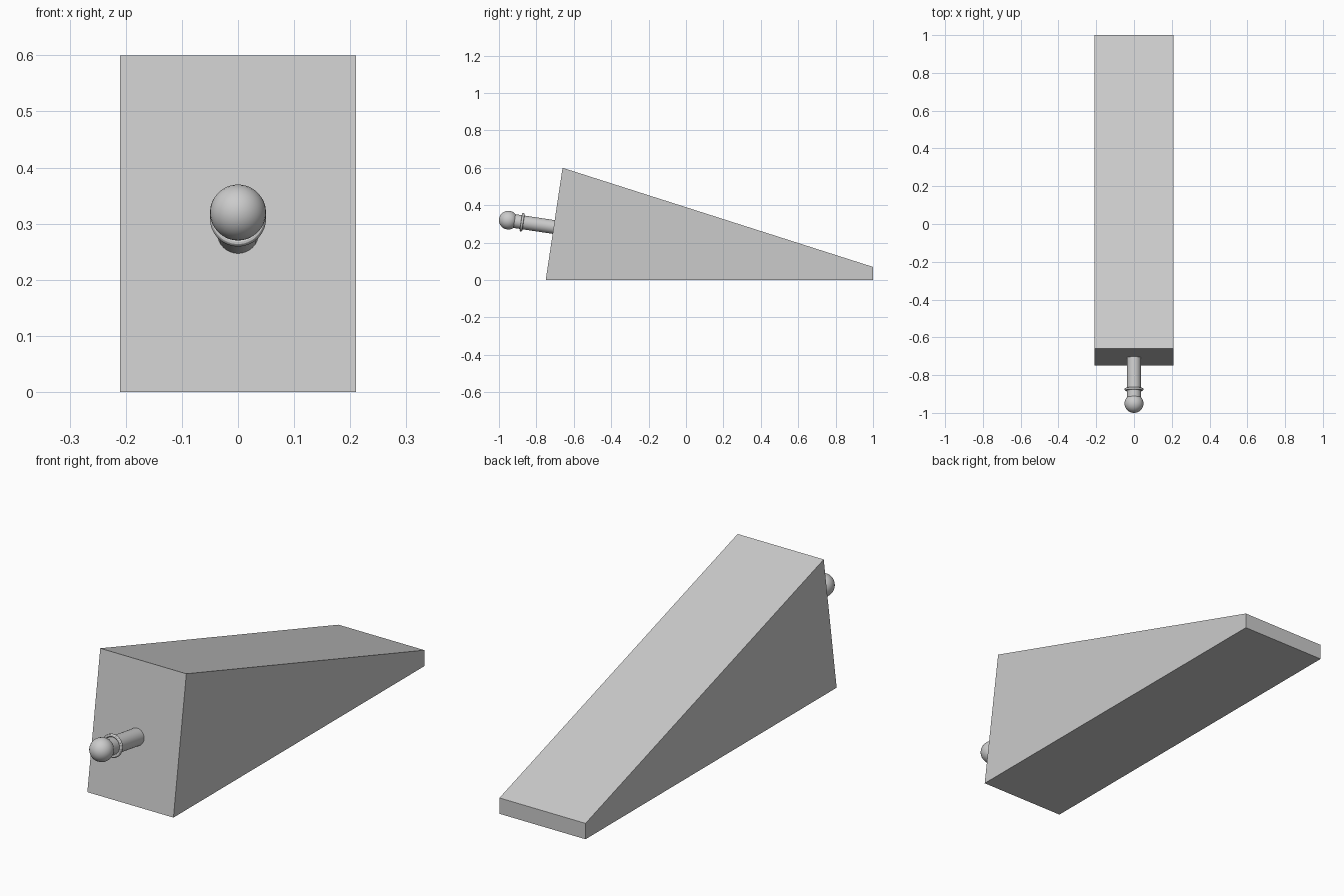
import bpy, bmesh
from mathutils import Vector

if "Cube" in bpy.data.objects:
    bpy.data.objects.remove(bpy.data.objects["Cube"])

# Wedge body: side profile (y, z) extruded across x
HALF_W = 0.21
profile = [(-0.75, 0), (1, 0), (1, 0.07), (-0.66, 0.6)]
bm = bmesh.new()
face = bm.faces.new([bm.verts.new((-HALF_W, y, z)) for y, z in profile])
ext = bmesh.ops.extrude_face_region(bm, geom=[face])
bmesh.ops.translate(bm, vec=(2 * HALF_W, 0, 0),
                    verts=[v for v in ext["geom"] if isinstance(v, bmesh.types.BMVert)])
bmesh.ops.recalc_face_normals(bm, faces=bm.faces)
mesh = bpy.data.meshes.new("wedge_body")
bm.to_mesh(mesh)
bm.free()
body = bpy.data.objects.new("wedge_body", mesh)
bpy.context.collection.objects.link(body)

# Handle axis runs square to the sloping front face
ball_centre = Vector((0, -0.95, 0.32))
axis = Vector((0, 0.6, -0.09)).normalized()
tilt = axis.to_track_quat('Z', 'Y').to_euler()


def on_axis(dist):
    return ball_centre + axis * dist


def finish(name):
    bpy.context.object.name = name
    bpy.ops.object.shade_smooth_by_angle()


# Stem, from inside the ball to just inside the wedge
bpy.ops.mesh.primitive_cylinder_add(vertices=32, radius=0.037, depth=0.25,
                                    location=on_axis(0.135), rotation=tilt)
finish("handle_stem")

# Thin collar behind the ball
bpy.ops.mesh.primitive_torus_add(major_segments=48, minor_segments=12,
                                 major_radius=0.043, minor_radius=0.007,
                                 location=on_axis(0.075), rotation=tilt)
finish("handle_collar")

# Ball end
bpy.ops.mesh.primitive_uv_sphere_add(segments=32, ring_count=16, radius=0.05,
                                     location=ball_centre, rotation=tilt)
finish("handle_ball")
